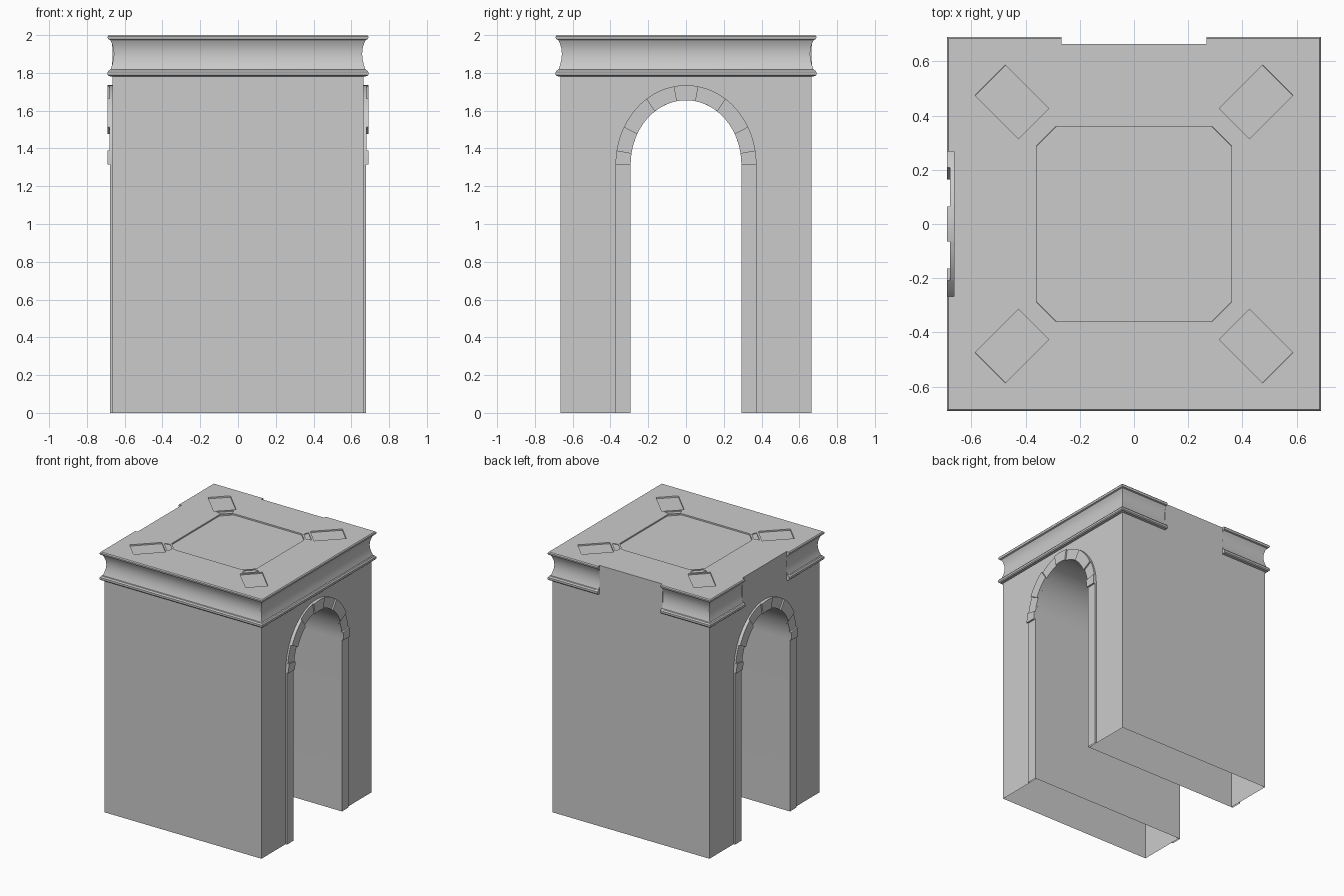
import bpy, bmesh
from math import sin, cos, radians

if "Cube" in bpy.data.objects:
    bpy.data.objects.remove(bpy.data.objects["Cube"])

W = 0.665            # half width of the walls
SPRING = 1.316       # height where the arch starts
EAVE = 1.78          # underside of the cornice
IN_Y, IN_Z = 0.293, 0.339    # inner arch radii
OUT_Y, OUT_Z = 0.373, 0.419  # outer arch radii


def finish(name, bm):
    bmesh.ops.remove_doubles(bm, verts=bm.verts[:], dist=1e-5)
    bmesh.ops.recalc_face_normals(bm, faces=bm.faces[:])
    me = bpy.data.meshes.new(name)
    bm.to_mesh(me)
    bm.free()
    ob = bpy.data.objects.new(name, me)
    bpy.context.collection.objects.link(ob)
    bpy.ops.object.select_all(action='DESELECT')
    ob.select_set(True)
    bpy.context.view_layer.objects.active = ob
    bpy.ops.object.shade_smooth_by_angle(angle=radians(30))
    return ob


def arc(ry, rz, a0, a1, steps):
    angles = [radians(a0 + (a1 - a0) * i / steps) for i in range(steps + 1)]
    return [(ry * cos(a), SPRING + rz * sin(a)) for a in angles]


def prism(bm, outline, x0, x1, skip, back=False):
    """Extrude a (y, z) outline along x, leaving out side walls at height skip."""
    a = [bm.verts.new((x0, y, z)) for y, z in outline]
    b = [bm.verts.new((x1, y, z)) for y, z in outline]
    bm.faces.new(b)
    if back:
        bm.faces.new(a[::-1])
    n = len(outline)
    for i in range(n):
        j = (i + 1) % n
        z0, z1 = outline[i][1], outline[j][1]
        if abs(z0 - z1) < 1e-6 and z0 in skip:
            continue
        bm.faces.new((a[i], a[j], b[j], b[i]))


# Hollow walls with the arched passage, open underneath
bm = bmesh.new()
outline = [(-W, 0), (-W, EAVE), (W, EAVE), (W, 0), (IN_Y, 0)]
outline += arc(IN_Y, IN_Z, 0, 180, 36) + [(-IN_Y, 0)]
prism(bm, outline, -W, W, (0, EAVE), back=True)
finish("gate_walls", bm)

# Jamb strips and arch stones on both arched sides
breaks = [0, 10, 28, 56, 80, 100, 124, 152, 170, 180]
for side, s in (("right", 1), ("left", -1)):
    bm = bmesh.new()
    for t in (1, -1):
        prism(bm, [(t * IN_Y, 0), (t * OUT_Y, 0), (t * OUT_Y, SPRING), (t * IN_Y, SPRING)],
              s * W, s * 0.677, (0,))
    finish(side + "_jambs", bm)
    for i, (a0, a1) in enumerate(zip(breaks, breaks[1:])):
        bm = bmesh.new()
        steps = max(2, (a1 - a0) // 5)
        stone = arc(IN_Y, IN_Z, a0, a1, steps) + arc(OUT_Y, OUT_Z, a1, a0, steps)
        prism(bm, stone, s * W, s * (0.69 if i % 2 == 0 else 0.679), ())
        finish(f"{side}_arch_stone_{i + 1}", bm)

# Cornice: profile swept round the top, broken on the back and left sides
profile = [(W, EAVE), (0.683, 1.783), (0.69, 1.79), (0.69, 1.805), (0.683, 1.815), (0.675, 1.818),
           (0.667, 1.84), (0.660, 1.87), (0.657, 1.90), (0.660, 1.93), (0.667, 1.955),
           (0.676, 1.974), (0.686, 1.978), (0.69, 1.985), (0.69, 1.993), (0.684, 2.0)]
G = 0.267
stations = [
    (lambda d: (d, -d), False), (lambda d: (d, d), False),
    (lambda d: (G, d), False), (lambda d: (G, d), True),
    (lambda d: (-G, d), True), (lambda d: (-G, d), False),
    (lambda d: (-d, d), False),
    (lambda d: (-d, G), False), (lambda d: (-d, G), True),
    (lambda d: (-d, -G), True), (lambda d: (-d, -G), False),
    (lambda d: (-d, -d), False)]
bm = bmesh.new()
rings = [[bm.verts.new((*place(W if flat else d), z)) for d, z in profile]
         for place, flat in stations]
for r, q in zip(rings, rings[1:] + rings[:1]):
    for k in range(len(profile) - 1):
        bm.faces.new((r[k], q[k], q[k + 1], r[k + 1]))
rim = [r[-1].co.xy.copy() for r in rings]
finish("cornice", bm)

# Roof with shallow sunk panels: centre octagon, corner oblongs and wedges
A, B = 0.36, 0.288
panels = [([(A, -B), (A, B), (B, A), (-B, A), (-A, B), (-A, -B), (-B, -A), (B, -A)], 0.01)]
H = 0.5 ** 0.5
for sx in (1, -1):
    for sy in (1, -1):
        def corner(pts):  # (outward, sideways) to roof coordinates
            return [(sx * (u - v) * H, sy * (u + v) * H) for u, v in pts]
        panels.append((corner([(0.524, -0.079), (0.751, -0.079), (0.751, 0.079), (0.524, 0.079)]), 0.01))
        panels.append((corner([(0.472, -0.041), (0.509, -0.062), (0.509, 0.062), (0.472, 0.041)]), 0.005))
bm = bmesh.new()


def loop(pts):
    vs = [bm.verts.new((x, y, 2.0)) for x, y in pts]
    return vs, [bm.edges.new((vs[i - 1], vs[i])) for i in range(len(vs))]


edges = loop(rim)[1]
sunk = []
for pts, depth in panels:
    vs, es = loop(pts)
    edges += es
    sunk.append((vs, depth))
bmesh.ops.triangle_fill(bm, edges=edges, use_beauty=True, normal=(0, 0, 1))
for vs, depth in sunk:
    low = [bm.verts.new((v.co.x * 0.998, v.co.y * 0.998, 2.0 - depth)) for v in vs]
    bm.faces.new(low)
    for i in range(len(vs)):
        bm.faces.new((vs[i - 1], vs[i], low[i], low[i - 1]))
finish("roof", bm)
